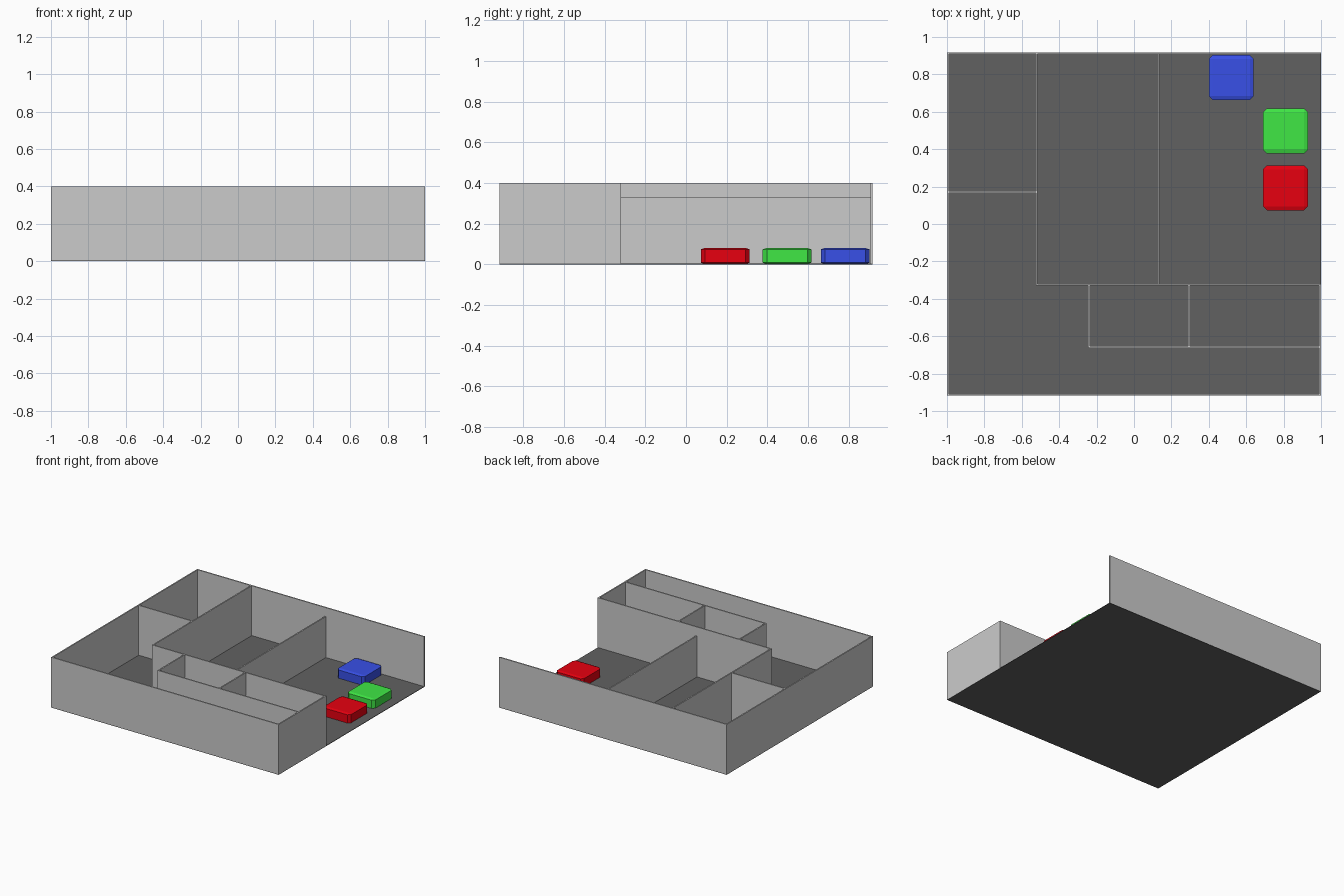
import bpy, bmesh
from mathutils import Matrix, Vector

if "Cube" in bpy.data.objects:
    bpy.data.objects.remove(bpy.data.objects["Cube"])

T = 0.01            # wall thickness
W, D, H = 1.0, 0.918, 0.4


def box(name, lo, hi, bevel=0.0, color=None):
    """Box between two corners; bevel is a fraction of each dimension."""
    lo, hi = Vector(lo), Vector(hi)
    bm = bmesh.new()
    bmesh.ops.create_cube(bm, size=1)
    if bevel:
        bmesh.ops.bevel(bm, geom=bm.edges[:], offset=bevel, segments=1,
                        profile=0.5, affect='EDGES')
    size = hi - lo
    bmesh.ops.transform(bm, verts=bm.verts[:], matrix=Matrix.Translation((lo + hi) / 2)
                        @ Matrix.Diagonal((*size, 1)))
    me = bpy.data.meshes.new(name)
    bm.to_mesh(me)
    bm.free()
    ob = bpy.data.objects.new(name, me)
    bpy.context.collection.objects.link(ob)
    if color:
        mat = bpy.data.materials.new(name + "_colour")
        mat.diffuse_color = (*color, 1)
        mat.use_nodes = True
        mat.node_tree.nodes["Principled BSDF"].inputs["Base Color"].default_value = mat.diffuse_color
        me.materials.append(mat)
    return ob


def wall_x(name, y, x0, x1, h=H):
    return box(name, (x0, y - T / 2, 0.001), (x1, y + T / 2, h))


def wall_y(name, x, y0, y1, h=H):
    return box(name, (x - T / 2, y0, 0.001), (x + T / 2, y1, h))


# Dark floor slab
box("floor", (-W, -D, 0), (W, D, 0.004), color=(0.12, 0.12, 0.12))

# Outer walls (right side is open towards the back)
e = T / 2
wall_x("front_wall", -D + e, -W, W)
wall_x("back_wall", D - e, -W, W)
wall_y("left_wall", -W + e, -D, D)
wall_y("right_wall", W - e, -D, -0.32)

# Inner partitions
wall_x("long_partition", -0.325, -0.52 - e, W)
wall_y("left_partition", -0.52, -0.325, D)
wall_x("left_room_divider", 0.172, -W, -0.52)
wall_y("low_partition", 0.132, -0.325, D, 0.33)
wall_x("small_rooms_front", -0.657, -0.24 - e, W)
wall_y("small_room_end", -0.24, -0.657, -0.325)
wall_y("small_room_divider", 0.295, -0.657, -0.325)

# Coloured pads with bevelled edges
for name, x, y, col in (("red_pad", 0.81, 0.193, (0.8, 0.0, 0.005)),
                        ("green_pad", 0.81, 0.497, (0.05, 0.8, 0.06)),
                        ("blue_pad", 0.52, 0.783, (0.04, 0.08, 0.8))):
    box(name, (x - 0.12, y - 0.12, 0.002), (x + 0.12, y + 0.12, 0.081), 0.085, col)
